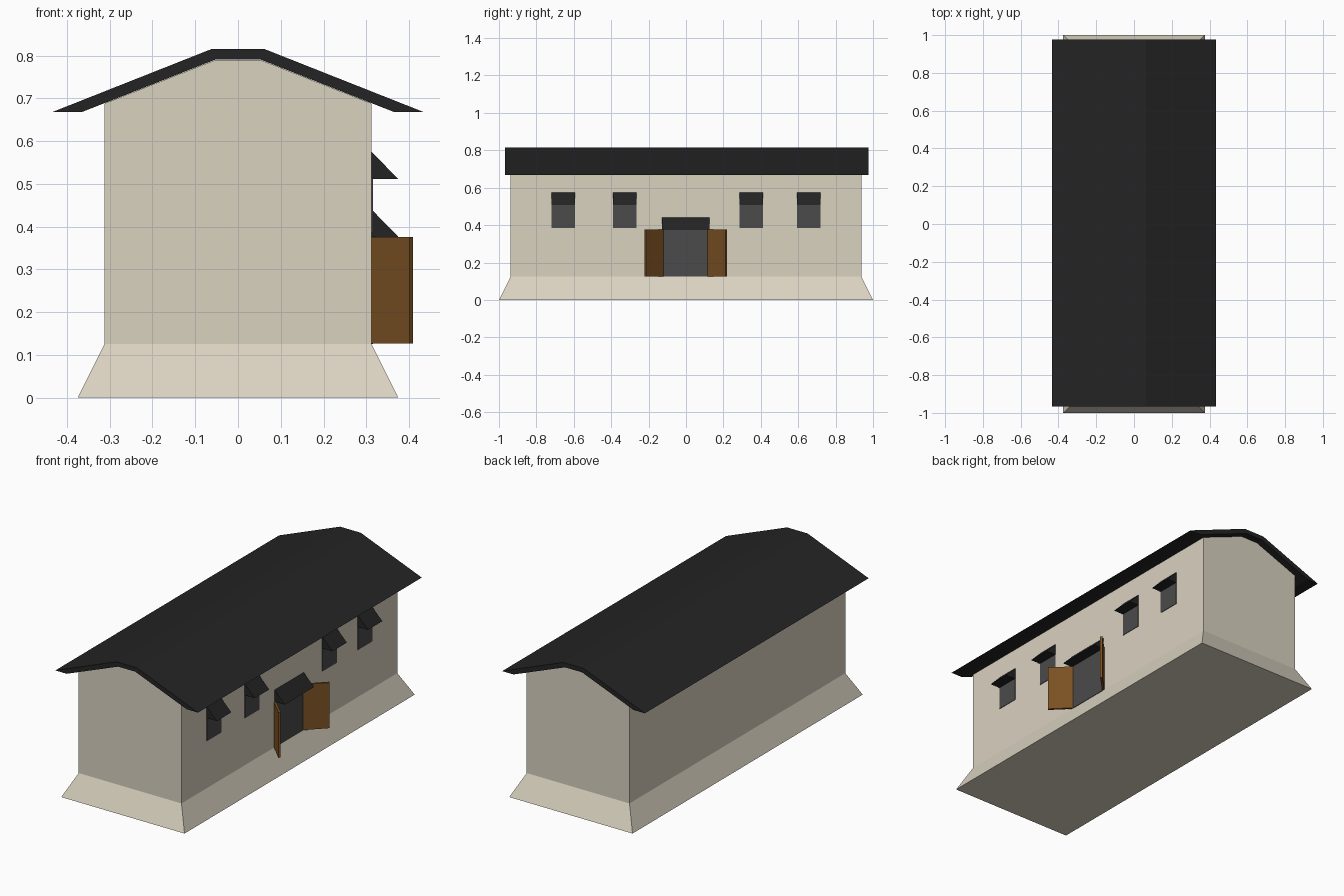
import bpy, bmesh, math
from mathutils import Vector

if "Cube" in bpy.data.objects:
    bpy.data.objects.remove(bpy.data.objects["Cube"])


def material(name, rgb):
    m = bpy.data.materials.new(name)
    m.diffuse_color = (*rgb, 1)
    m.use_nodes = True
    m.node_tree.nodes["Principled BSDF"].inputs["Base Color"].default_value = m.diffuse_color
    return m


CREAM = material("cream plaster", (0.70, 0.645, 0.53))
BLACK = material("black roofing", (0.0175, 0.0175, 0.0175))
GREY = material("dark opening", (0.07, 0.07, 0.07))
WOOD = material("brown wood", (0.195, 0.08, 0.016))


def loft(name, a, b, mat):
    """Solid between two matching closed loops of points."""
    bm = bmesh.new()
    va = [bm.verts.new(p) for p in a]
    vb = [bm.verts.new(p) for p in b]
    bm.faces.new(va)
    bm.faces.new(vb[::-1])
    n = len(a)
    for i in range(n):
        j = (i + 1) % n
        bm.faces.new((va[i], vb[i], vb[j], va[j]))
    bmesh.ops.recalc_face_normals(bm, faces=bm.faces)
    me = bpy.data.meshes.new(name)
    bm.to_mesh(me)
    bm.free()
    me.materials.append(mat)
    ob = bpy.data.objects.new(name, me)
    bpy.context.collection.objects.link(ob)
    return ob


def along_y(name, profile, y0, y1, mat):
    """Extrude an (x, z) profile along y."""
    return loft(name, [(x, y0, z) for x, z in profile],
                [(x, y1, z) for x, z in profile], mat)


def rect(hx, hy, z):
    return [(-hx, -hy, z), (hx, -hy, z), (hx, hy, z), (-hx, hy, z)]


def mirrored(half):
    return half + [(-x, z) for x, z in reversed(half)]


WALL = 0.3125

# Flared base, gabled walls and roof
loft("flared_base", rect(0.375, 1.0, 0), rect(WALL, 0.9375, 0.125), CREAM)
along_y("walls", mirrored([(WALL, 0.125), (WALL, 0.688), (0.052, 0.79)]),
        -0.9375, 0.9375, CREAM)
outer = [(0.0625, 0.815), (0.434, 0.668)]
inner = [(0.365, 0.668), (0.052, 0.791)]
along_y("roof", mirrored(outer + inner)[:4] +
        [(-x, z) for x, z in reversed(outer + inner)], -0.967, 0.977, BLACK)


# Openings: thin dark plate with a wedge awning above it
def opening(name, y, half, awning_half, z0, z1):
    along_y(name, [(WALL - 0.002, z0), (WALL + 0.003, z0),
                   (WALL + 0.003, z1), (WALL - 0.002, z1)],
            y - half, y + half, GREY)
    along_y(name + "_awning", [(WALL, z1), (0.375, z1), (WALL, z1 + 0.064)],
            y - awning_half, y + awning_half, BLACK)


for i, y in enumerate((-0.656, -0.327, 0.348, 0.656)):
    opening(f"window_{i + 1}", y, 0.0625, 0.0625, 0.385, 0.511)
opening("doorway", -0.002, 0.117, 0.127, 0.125, 0.376)

# Door leaves swung open at 45 degrees
for s, name in ((-1, "door_leaf_left"), (1, "door_leaf_right")):
    hinge = Vector((WALL - 0.001, s * 0.115 - 0.001))
    d = Vector((1, s)).normalized()
    n = Vector((-1, s)).normalized() * 0.012
    tip = hinge + d * 0.138
    plan = [hinge, tip, tip + n, hinge + n]
    loft(name, [(p.x, p.y, 0.126) for p in plan],
         [(p.x, p.y, 0.376) for p in plan], WOOD)
